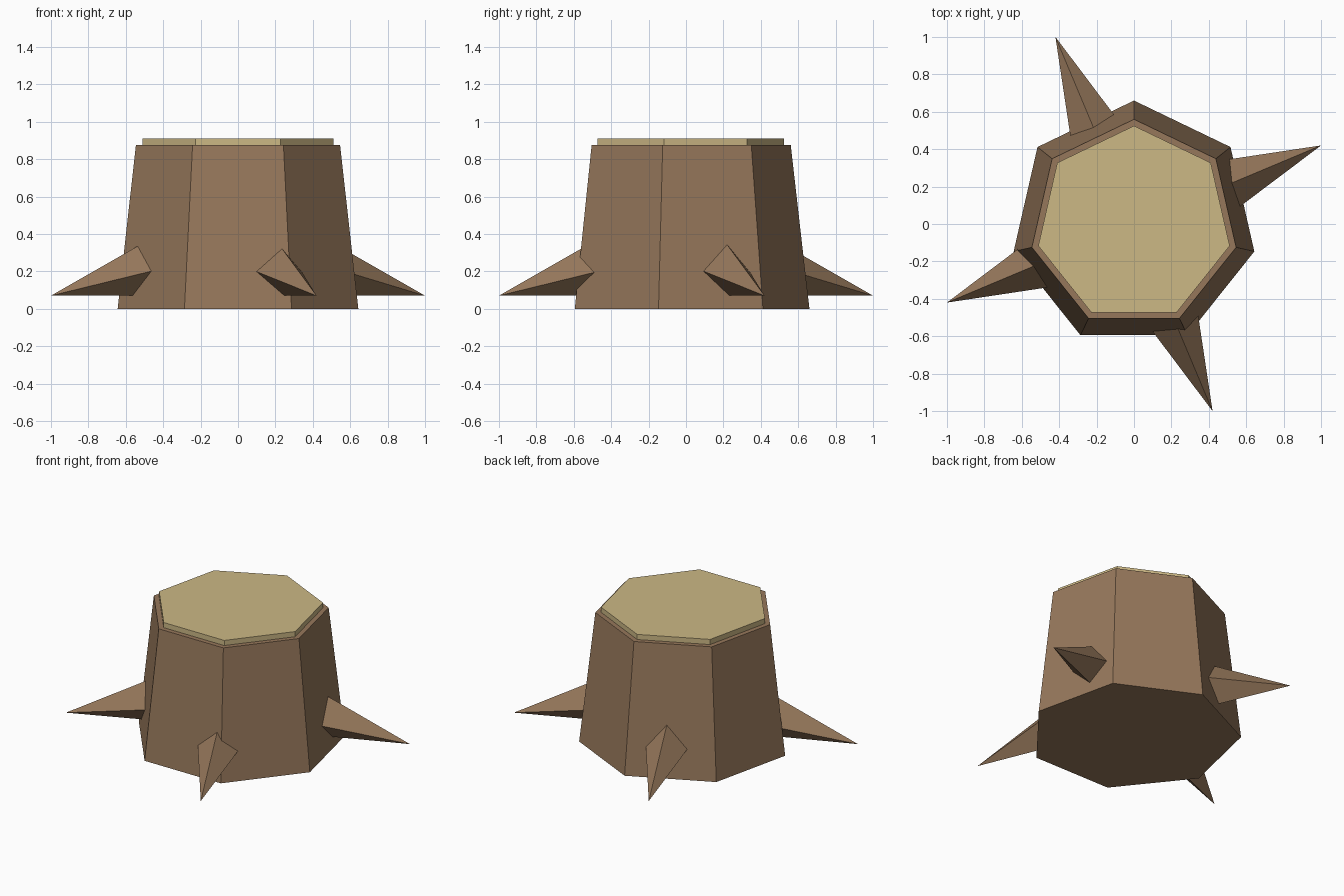
import bpy, bmesh, math
from mathutils import Vector

if "Cube" in bpy.data.objects:
    bpy.data.objects.remove(bpy.data.objects["Cube"])


def material(name, colour):
    m = bpy.data.materials.new(name)
    m.diffuse_color = (*colour, 1)
    m.use_nodes = True
    m.node_tree.nodes["Principled BSDF"].inputs["Base Color"].default_value = m.diffuse_color
    return m


BARK = material("bark brown", (0.305, 0.187, 0.105))
WOOD = material("cut wood tan", (0.604, 0.479, 0.235))


def frustum(name, sides, r_bottom, r_top, z0, z1, mat):
    """Flat-faced tapered prism with one corner pointing to +y."""
    bm = bmesh.new()
    rings = []
    for r, z in ((r_bottom, z0), (r_top, z1)):
        rings.append([bm.verts.new((r * math.cos(a), r * math.sin(a), z))
                      for a in (math.pi / 2 + 2 * math.pi * i / sides for i in range(sides))])
    low, high = rings
    bm.faces.new(low[::-1])
    bm.faces.new(high)
    for i in range(sides):
        j = (i + 1) % sides
        bm.faces.new((low[i], low[j], high[j], high[i]))
    return finish(name, bm, mat)


def spike(name, base, tip, radius, mat):
    """Four-sided pointed root with a ridge on top."""
    axis = (tip - base).normalized()
    side = axis.cross(Vector((0, 0, 1))).normalized()
    up = side.cross(axis)
    bm = bmesh.new()
    ring = [bm.verts.new(base + d * radius) for d in (up, side, -up, -side)]
    point = bm.verts.new(tip)
    bm.faces.new(ring)
    for i in range(4):
        bm.faces.new((ring[i], ring[(i + 1) % 4], point))
    return finish(name, bm, mat)


def finish(name, bm, mat):
    bmesh.ops.recalc_face_normals(bm, faces=bm.faces[:])
    mesh = bpy.data.meshes.new(name)
    bm.to_mesh(mesh)
    bm.free()
    mesh.materials.append(mat)
    obj = bpy.data.objects.new(name, mesh)
    bpy.context.collection.objects.link(obj)
    return obj


# Seven-sided trunk and the pale cut surface on top
frustum("stump_trunk", 7, 0.66, 0.56, 0, 0.875, BARK)
frustum("cut_top", 7, 0.525, 0.525, 0.87, 0.91, WOOD)

# Four roots, a quarter turn apart, sloping down to their tips
for k in range(4):
    a = math.atan2(0.42, 1) + k * math.pi / 2
    out = Vector((math.cos(a), math.sin(a), 0))
    spike(f"root_{k + 1}", out * 0.52 + Vector((0, 0, 0.211)),
          out * 1.085 + Vector((0, 0, 0.07)), 0.143, BARK)
